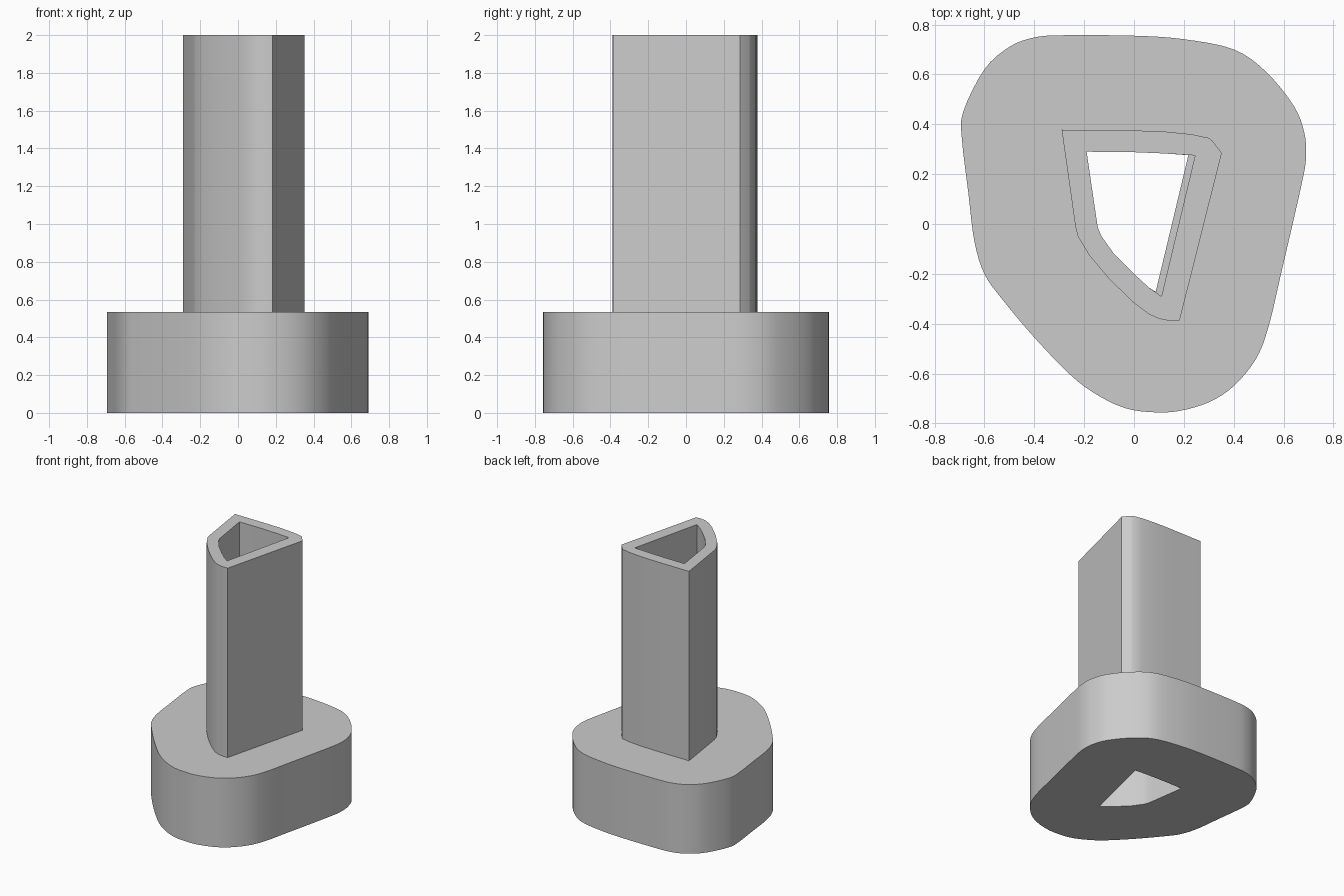
import bpy
import bmesh
from mathutils import Vector

cube = bpy.data.objects.get("Cube")
if cube:
    bpy.data.objects.remove(cube, do_unlink=True)

grey = bpy.data.materials.new("light grey")
grey.use_nodes = True
grey.diffuse_color = (0.6, 0.6, 0.6, 1)
grey.node_tree.nodes["Principled BSDF"].inputs["Base Color"].default_value = grey.diffuse_color


def smooth_loop(points, steps=4):
    """Round a closed outline by passing a Catmull-Rom spline through it."""
    pts = [Vector(p) for p in points]
    count = len(pts)
    result = []
    for i in range(count):
        a, b, c, d = (pts[(i + k) % count] for k in (-1, 0, 1, 2))
        for s in range(steps):
            t = s / steps
            result.append(0.5 * (2 * b + (c - a) * t + (2 * a - 5 * b + 4 * c - d) * t ** 2
                                 + (3 * b - a - 3 * c + d) * t ** 3))
    return result


def hollow_prism(name, outline, hole, bottom, top, open_bottom=False):
    """Extrude an outline with a hole through it between two heights."""
    curve = bpy.data.curves.new(name, "CURVE")
    curve.dimensions = "2D"
    curve.fill_mode = "BOTH"
    curve.extrude = (top - bottom) / 2
    for loop in (outline, hole):
        spline = curve.splines.new("POLY")
        spline.points.add(len(loop) - 1)
        for point, co in zip(spline.points, loop):
            point.co = (co[0], co[1], 0, 1)
        spline.use_cyclic_u = True
    obj = bpy.data.objects.new(name, curve)
    bpy.context.collection.objects.link(obj)
    bpy.ops.object.select_all(action="DESELECT")
    obj.select_set(True)
    bpy.context.view_layer.objects.active = obj
    bpy.ops.object.convert(target="MESH")
    obj = bpy.context.object

    # Weld the caps to the walls and set the part at its height
    bm = bmesh.new()
    bm.from_mesh(obj.data)
    bmesh.ops.remove_doubles(bm, verts=bm.verts, dist=0.0001)
    bmesh.ops.translate(bm, verts=bm.verts, vec=(0, 0, (top + bottom) / 2))
    bmesh.ops.recalc_face_normals(bm, faces=bm.faces)
    if open_bottom:
        under = [f for f in bm.faces if f.normal.z < -0.9]
        bmesh.ops.delete(bm, geom=under, context="FACES")
    bm.to_mesh(obj.data)
    bm.free()
    obj.data.materials.clear()
    obj.data.materials.append(grey)
    bpy.ops.object.shade_smooth_by_angle(angle=0.5)
    return obj


# Outlines, clockwise from the back left
base_outline = smooth_loop([
    (-.28, .757), (0, .755), (.2, .741), (.4, .7), (.53, .61), (.64, .475), (.682, .37),
    (.69, .27), (.67, .15), (.585, -.22), (.54, -.41), (.49, -.54), (.4, -.65),
    (.3, -.715), (.18, -.75), (.08, -.755), (-.03, -.74), (-.14, -.69), (-.25, -.61),
    (-.4, -.455), (-.53, -.3), (-.6, -.2), (-.64, -.07), (-.665, .13), (-.69, .34),
    (-.685, .45), (-.6, .62), (-.5, .71), (-.4, .748)])
tube_outline = [
    (-.29, .378), (0, .375), (.12, .371), (.23, .36), (.3, .345), (.315, .333),
    (.352, .285), (.183, -.387), (.14, -.388), (.1, -.38), (.06, -.362), (0, -.317),
    (-.1, -.22), (-.18, -.125), (-.225, -.05), (-.235, -.01)]
hole_back = [(-.19, .29), (0, .288), (.12, .283)]
hole_front = [(.06, -.255), (0, -.2), (-.08, -.12), (-.13, -.05), (-.145, -.015), (-.152, .03)]

# Base hole is narrower on its left, which leaves a small ledge inside the tube
hollow_prism("base", base_outline, hole_back + [(.218, .276), (.087, -.272)] + hole_front, 0, .535)
hollow_prism("tube", tube_outline, hole_back + [(.245, .275), (.11, -.29)] + hole_front,
             .535, 2, open_bottom=True)
